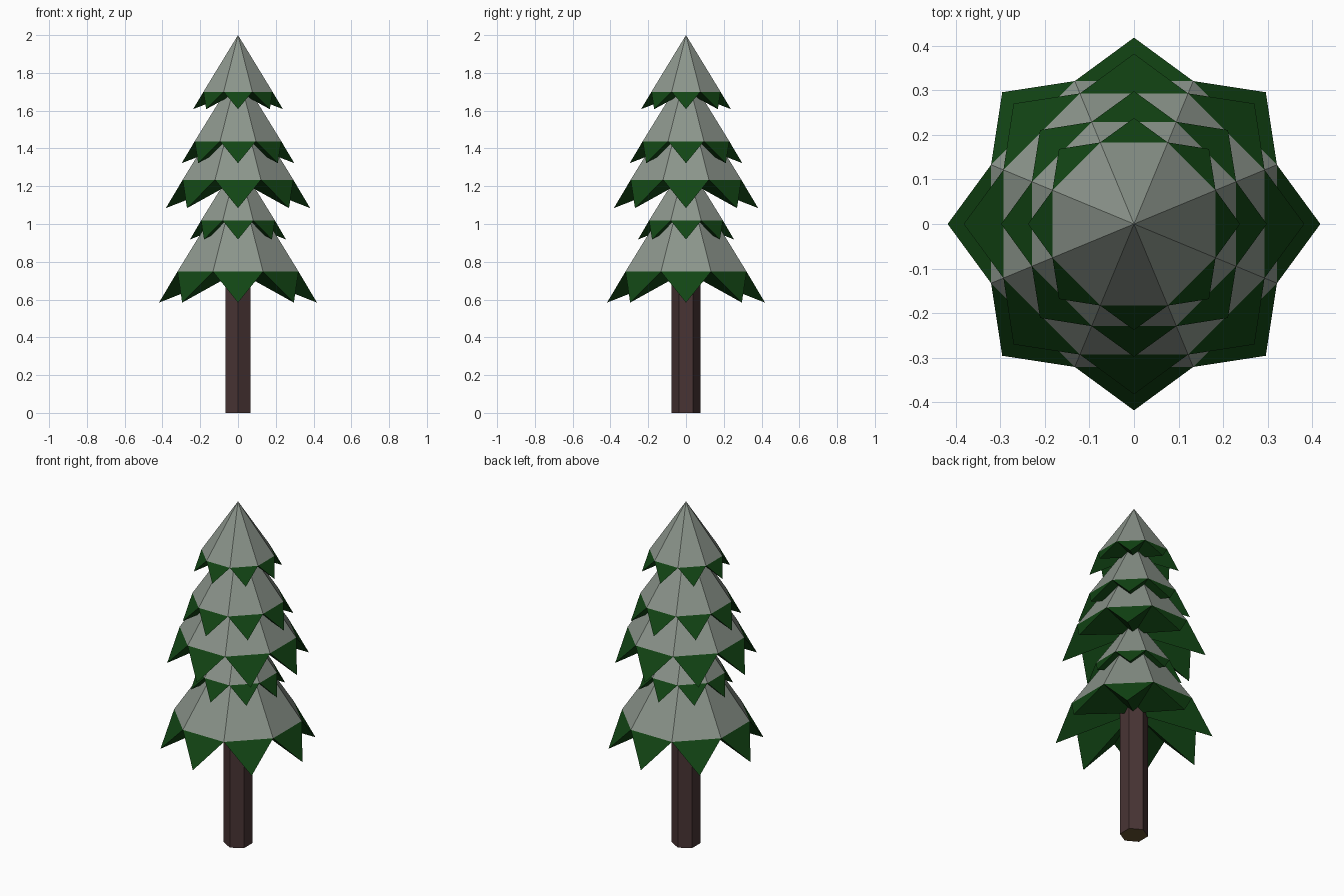
import bpy, bmesh, math

if "Cube" in bpy.data.objects:
    bpy.data.objects.remove(bpy.data.objects["Cube"])


def material(name, rgb):
    m = bpy.data.materials.new(name)
    m.diffuse_color = (*rgb, 1)
    m.use_nodes = True
    m.node_tree.nodes["Principled BSDF"].inputs["Base Color"].default_value = m.diffuse_color
    return m


SNOW = material("snow", (0.26, 0.30, 0.26))
GREEN = material("pine green", (0.006, 0.06, 0.007))
BARK = material("bark brown", (0.065, 0.034, 0.034))
WOOD = material("cut wood", (0.13, 0.085, 0.03))


def finish(bm, name, mats):
    bmesh.ops.recalc_face_normals(bm, faces=bm.faces)
    me = bpy.data.meshes.new(name)
    bm.to_mesh(me)
    bm.free()
    for m in mats:
        me.materials.append(m)
    bpy.context.collection.objects.link(bpy.data.objects.new(name, me))


def ring(bm, n, r, z, offset):
    return [bm.verts.new((r * math.cos(a), r * math.sin(a), z))
            for a in (math.tau * (i + offset) / n for i in range(n))]


def tier(name, tip_r, tip_z, edge_r, edge_z, apex_z):
    bm = bmesh.new()
    apex = bm.verts.new((0, 0, apex_z))
    core = bm.verts.new((0, 0, edge_z))
    notch = ring(bm, 8, edge_r, edge_z, 0.5)
    tips = ring(bm, 8, tip_r, tip_z, 0)
    for i in range(8):
        a, b, t = notch[i - 1], notch[i], tips[i]
        bm.faces.new((apex, a, b))                    # snow cap
        for tri in ((a, t, b), (core, t, a), (core, b, t)):
            bm.faces.new(tri).material_index = 1      # hanging point and underside
    finish(bm, name, [SNOW, GREEN])


# Branch tiers, bottom to top: tip radius, tip z, snow edge radius, edge z, apex z
TIERS = [(0.418, 0.584, 0.347, 0.748, 1.27),
         (0.254, 0.918, 0.212, 1.018, 1.335),
         (0.382, 1.084, 0.317, 1.234, 1.71),
         (0.298, 1.322, 0.248, 1.438, 1.81),
         (0.238, 1.608, 0.198, 1.70, 2.0)]
for i, spec in enumerate(TIERS, 1):
    tier(f"branch_tier_{i}", *spec)

# Six-sided trunk with a pale cut base
bm = bmesh.new()
low, high = ring(bm, 6, 0.076, 0, 0.5), ring(bm, 6, 0.076, 0.8, 0.5)
for i in range(6):
    bm.faces.new((low[i - 1], low[i], high[i], high[i - 1]))
bm.faces.new(high)
bm.faces.new(low).material_index = 1
finish(bm, "trunk", [BARK, WOOD])
